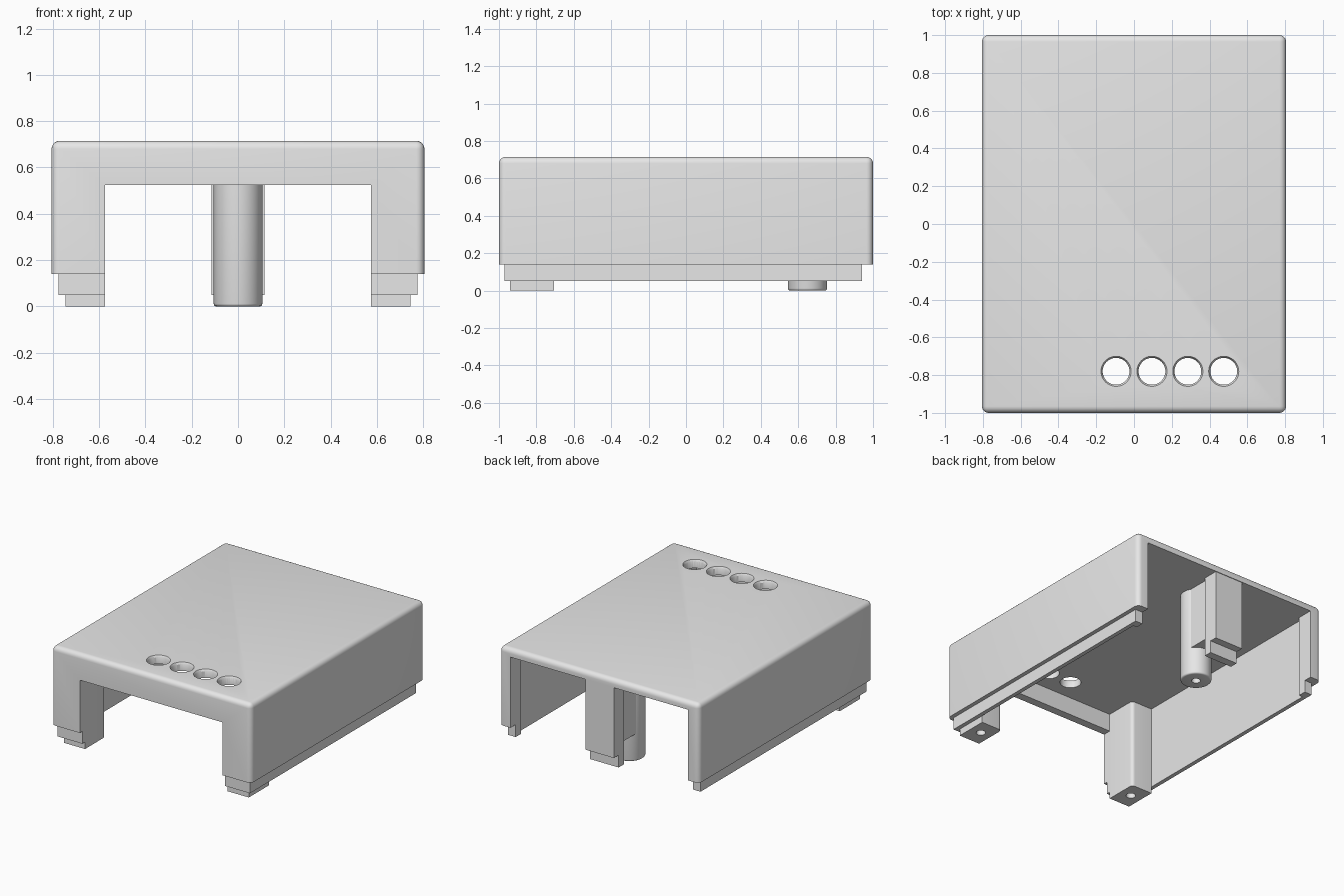
import bpy, bmesh
from mathutils import Matrix, Vector

cube = bpy.data.objects.get("Cube")
if cube:
    bpy.data.objects.remove(cube, do_unlink=True)

grey = bpy.data.materials.new("light_grey_plastic")
grey.use_nodes = True
COLOUR = (0.8, 0.8, 0.8, 1)
grey.diffuse_color = COLOUR
grey.node_tree.nodes["Principled BSDF"].inputs["Base Color"].default_value = COLOUR

TOP, CEILING, RIM, LIP = 0.715, 0.655, 0.14, 0.05


def make(name, bm):
    bmesh.ops.recalc_face_normals(bm, faces=bm.faces)
    mesh = bpy.data.meshes.new(name)
    bm.to_mesh(mesh)
    bm.free()
    mesh.materials.append(grey)
    obj = bpy.data.objects.new(name, mesh)
    bpy.context.collection.objects.link(obj)
    return obj


def box(name, x, y, z, radius=0, rounded=None):
    """Box from ranges; edges whose two ends satisfy the rule are rounded."""
    bm = bmesh.new()
    bmesh.ops.create_cube(bm, size=1)
    for v in bm.verts:
        v.co = Vector([r[0] if c < 0 else r[1] for c, r in zip(v.co, (x, y, z))])
    if radius:
        edges = [e for e in bm.edges if rounded(*(v.co for v in e.verts))]
        bmesh.ops.bevel(bm, geom=edges, offset=radius, segments=5,
                        profile=0.5, affect='EDGES')
    return make(name, bm)


def cylinder(name, x, y, z, r_low, r_high=None, rim=0):
    bm = bmesh.new()
    bmesh.ops.create_cone(bm, cap_ends=True, segments=48, radius1=r_low,
                          radius2=r_high or r_low, depth=z[1] - z[0],
                          matrix=Matrix.Translation((x, y, sum(z) / 2)))
    if rim:
        edges = [e for e in bm.edges if all(v.co.z < z[0] + 0.001 for v in e.verts)]
        bmesh.ops.bevel(bm, geom=edges, offset=rim, segments=3,
                        profile=0.5, affect='EDGES')
    return make(name, bm)


def cut(obj, cutters):
    """Subtract the cutters for good, then remove them."""
    for c in cutters:
        c.hide_render = True
        mod = obj.modifiers.new("cut", 'BOOLEAN')
        mod.operation, mod.solver, mod.object = 'DIFFERENCE', 'EXACT', c
    graph = bpy.context.evaluated_depsgraph_get()
    mesh = bpy.data.meshes.new_from_object(obj.evaluated_get(graph))
    obj.modifiers.clear()
    obj.data = mesh
    for c in cutters:
        bpy.data.objects.remove(c, do_unlink=True)


def mirrored(s, a, b):
    return sorted((s * a, s * b))


parts = []

# Outer shell: rounded top and corners, open underneath
shell = box("shell", (-0.805, 0.805), (-1, 1), (RIM, TOP), 0.035,
            lambda a, b: a.z > 0.5 or b.z > 0.5)
cutters = [
    box("cavity", (-0.745, 0.745), (-0.94, 0.88), (0, CEILING)),
    box("back_opening", (-0.715, 0.715), (0.8, 1.2), (0, CEILING)),
    box("front_opening", (-0.575, 0.575), (-1.2, -0.9), (0, 0.525)),
]
# Row of round holes with a softened upper edge
for i in range(4):
    x = -0.095 + 0.19 * i
    cutters.append(cylinder("hole", x, -0.78, (0.6, 0.8), 0.071))
    cutters.append(cylinder("countersink", x, -0.78, (0.7, TOP + 0.005), 0.07, 0.083))
cut(shell, cutters)
parts.append(shell)

# Front screw posts and the stepped lip on both sides
for side, s in (("left", 1), ("right", -1)):
    post = box(side + "_front_post", mirrored(s, 0.575, 0.745), (-0.94, -0.705),
               (0, CEILING), 0.025,
               lambda a, b: max(abs(a.x), abs(b.x)) < 0.6 and min(a.y, b.y) > -0.8)
    cut(post, [cylinder("screw_hole", s * 0.66, -0.82, (-0.1, 0.3), 0.032)])
    parts += [
        post,
        box(side + "_lip", mirrored(s, 0.745, 0.775), (-0.97, 0.94), (LIP, RIM + 0.01)),
        box(side + "_front_lip", mirrored(s, 0.575, 0.745), (-0.97, -0.94), (LIP, RIM + 0.01)),
        box(side + "_back_lip", mirrored(s, 0.715, 0.745), (0.88, 0.94), (LIP, RIM + 0.01)),
    ]

# Back pillar with lip and a web reaching to the screw boss
parts += [
    box("back_pillar", (-0.115, 0.115), (0.88, 0.995), (RIM, CEILING)),
    box("back_pillar_lip", (-0.115, 0.115), (0.88, 0.94), (LIP, RIM)),
    box("boss_web", (-0.09, 0.09), (0.68, 0.88), (0.2, CEILING)),
]
boss = cylinder("screw_boss", 0, 0.65, (0, CEILING), 0.105, rim=0.012)
cut(boss, [cylinder("screw_hole", 0, 0.65, (-0.1, 0.3), 0.03)])
parts.append(boss)

# Smooth curved surfaces, keep hard edges
bpy.ops.object.select_all(action='DESELECT')
for p in parts:
    p.select_set(True)
bpy.context.view_layer.objects.active = shell
bpy.ops.object.shade_smooth_by_angle(angle=0.6)
